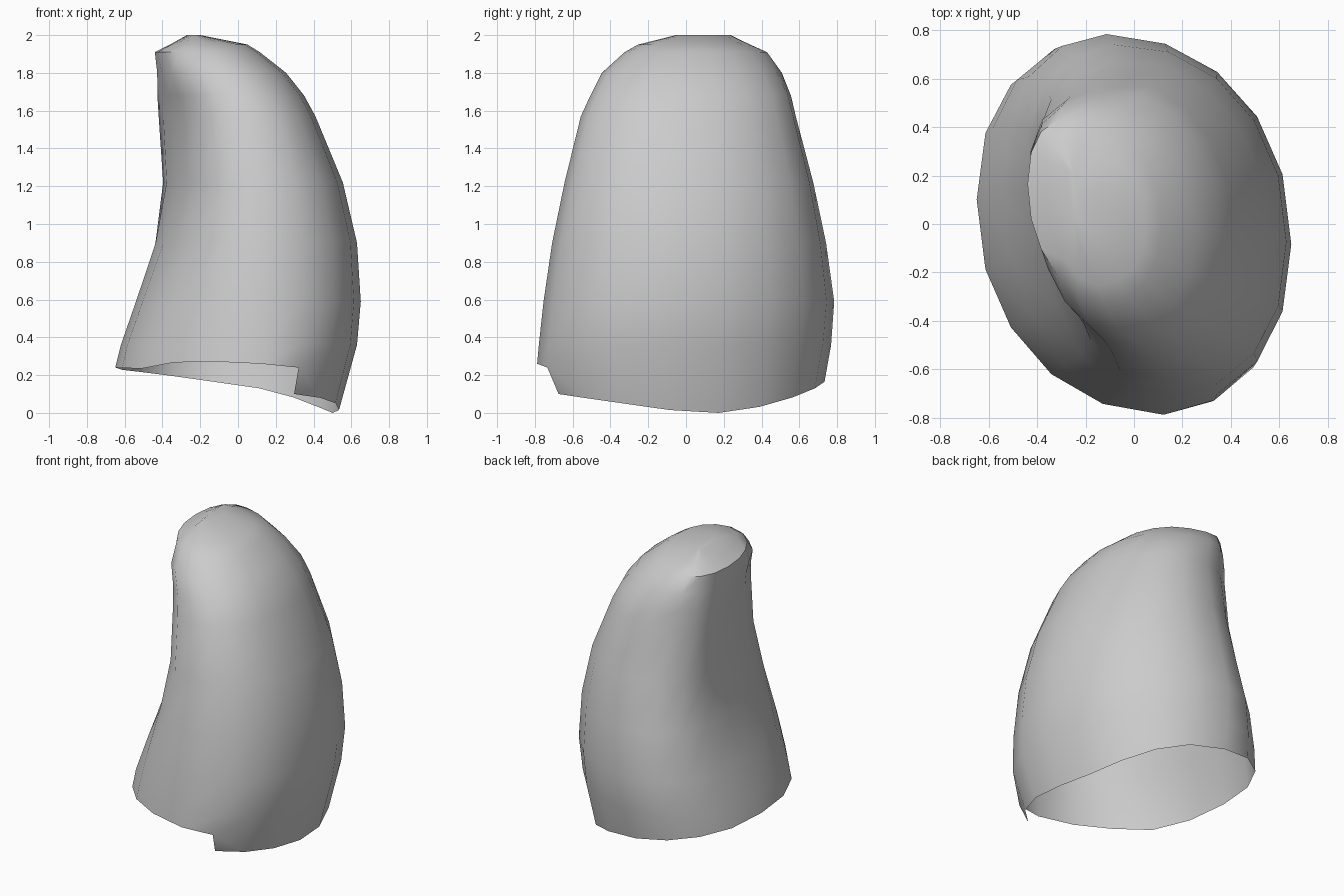
import bpy
import bmesh
from math import cos, sin, radians, copysign

SIDES = 18
STEP = 15     # column where the lower hem jumps
FULL = 0.92   # exponent that squares off the round outline
LEAN = 0.12   # shift of the round left side towards the back

# Outline by height: z, x min, x max, y min, y max, x centre, hollowness of the left side
OUTLINE = [
    (0.00, -0.65, 0.53, -0.67, 0.68, 0.00, 0.0),
    (0.25, -0.65, 0.61, -0.78, 0.74, 0.00, 0.0),
    (0.36, -0.62, 0.63, -0.77, 0.755, 0.00, 0.0),
    (0.59, -0.545, 0.65, -0.745, 0.775, 0.00, 0.15),
    (0.90, -0.45, 0.63, -0.70, 0.74, 0.02, 0.5),
    (1.22, -0.40, 0.555, -0.635, 0.68, 0.03, 0.85),
    (1.57, -0.42, 0.41, -0.55, 0.59, -0.01, 1.0),
    (1.68, -0.43, 0.35, -0.50, 0.56, -0.05, 0.85),
    (1.80, -0.435, 0.255, -0.44, 0.50, -0.13, 0.4),
    (1.91, -0.44, 0.115, -0.32, 0.41, -0.18, 0.0),
    (1.95, -0.36, 0.05, -0.25, 0.31, -0.20, 0.0),
    (2.00, -0.27, -0.20, -0.05, 0.18, -0.24, 0.0),
]

# Flattened left section from back to front, one point for each column
HOLLOW = [(0.25, 0.985), (0.62, 0.89), (0.88, 0.74), (1.0, 0.5), (0.94, 0.2),
          (0.82, -0.12), (0.67, -0.45), (0.48, -0.76), (0.2, -0.96)]

# Hem height by angle, counterclockwise from the outer side
HEM = [(0, 0.015), (20, 0.0), (45, 0.04), (70, 0.11), (90, 0.15), (130, 0.21),
       (180, 0.24), (220, 0.235), (245, 0.275), (270, 0.27), (300, 0.24)]
HEM_LOW = [(300, 0.10), (330, 0.07), (360, 0.015)]


def lookup(table, key):
    """Linear interpolation in a table sorted by its first column."""
    for lo, hi in zip(table, table[1:]):
        if key <= hi[0]:
            t = (key - lo[0]) / (hi[0] - lo[0])
            return [a + (b - a) * t for a, b in zip(lo, hi)]
    return list(table[-1])


def surface_point(column, z):
    _, x0, x1, y0, y1, cx, hollow = lookup(OUTLINE, z)
    angle = radians(column * 360 / SIDES)
    u = copysign(abs(cos(angle)) ** FULL, cos(angle))
    v = copysign(abs(sin(angle)) ** FULL, sin(angle))
    depth, middle = (y1 - y0) / 2, (y0 + y1) / 2
    if u > 0:
        return (cx + u * (x1 - cx), middle + v * depth - u * depth * 0.13, z)
    flat_u, flat_v = HOLLOW[column - 5]
    reach = -u + (flat_u + u) * hollow
    side = v + (flat_v - v) * hollow
    return (cx - reach * (cx - x0), middle + side * depth - u * LEAN * (1 - hollow), z)


# Material
grey = bpy.data.materials.new("soft grey")
grey.use_nodes = True
grey.diffuse_color = (0.6, 0.6, 0.6, 1)
grey.node_tree.nodes["Principled BSDF"].inputs["Base Color"].default_value = (0.6, 0.6, 0.6, 1)

if "Cube" in bpy.data.objects:
    bpy.data.objects.remove(bpy.data.objects["Cube"], do_unlink=True)

bm = bmesh.new()

# Open hem with a step at the front
hem = []
for i in range(SIDES):
    z = lookup(HEM if i <= STEP else HEM_LOW, i * 360 / SIDES)[1]
    hem.append(bm.verts.new(surface_point(i, z)))
step_vert = bm.verts.new(surface_point(STEP, HEM_LOW[0][1]))

# Body rings
rings = [hem]
for row in OUTLINE[2:]:
    rings.append([bm.verts.new(surface_point(i, row[0])) for i in range(SIDES)])

for low, high in zip(rings, rings[1:]):
    for i in range(SIDES):
        j = (i + 1) % SIDES
        bm.faces.new((low[i], low[j], high[j], high[i]))

# Lower flap beside the step
bm.faces.new((step_vert, hem[STEP + 1], hem[STEP]))

# Crown
bm.faces.new(rings[-1])

mesh = bpy.data.meshes.new("curved_hood")
bm.to_mesh(mesh)
bm.free()
mesh.materials.append(grey)
hood = bpy.data.objects.new("curved_hood", mesh)
bpy.context.collection.objects.link(hood)

bpy.ops.object.select_all(action='DESELECT')
hood.select_set(True)
bpy.context.view_layer.objects.active = hood
bpy.ops.object.shade_smooth_by_angle(angle=radians(40))
